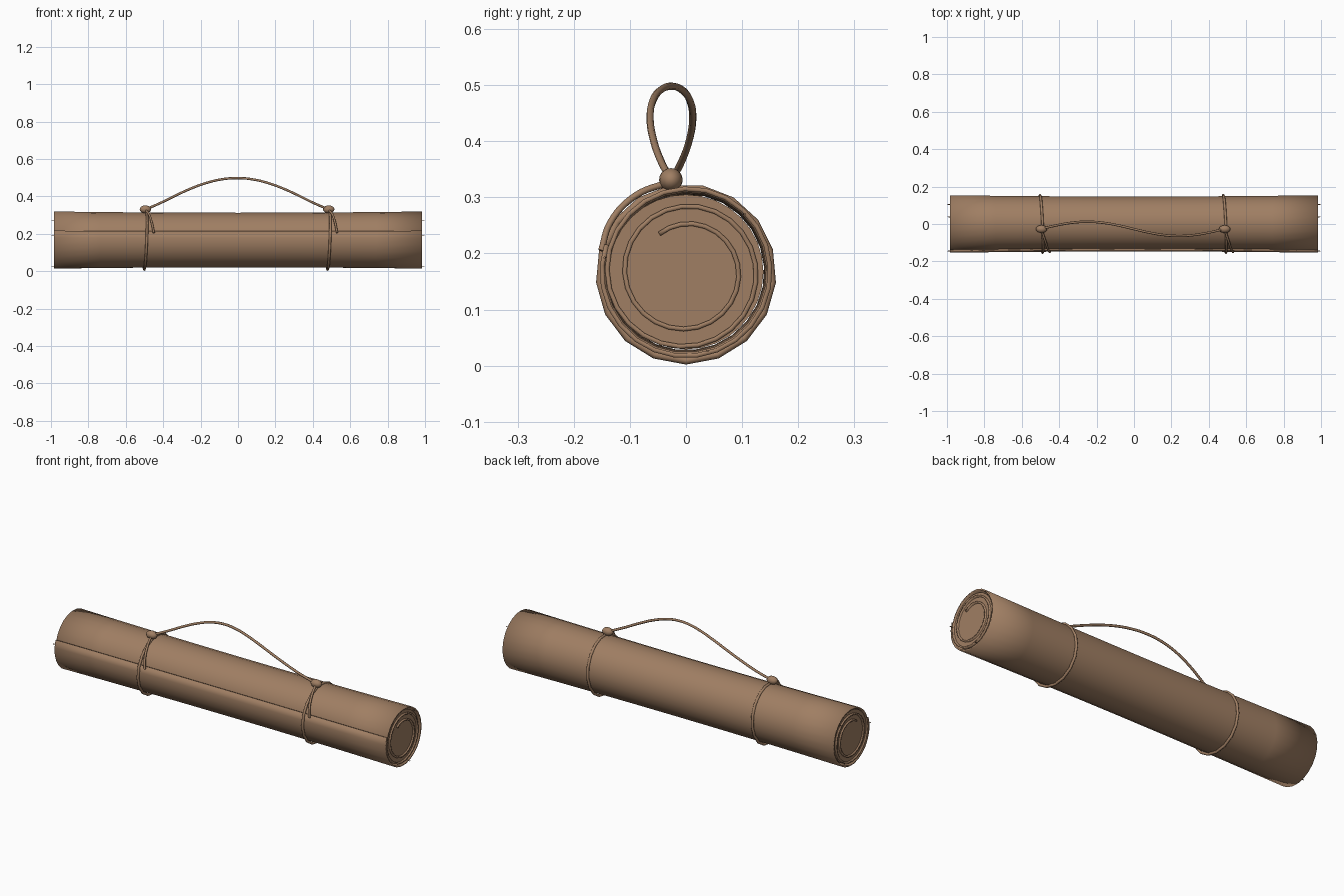
import bpy, bmesh, math
from mathutils import Vector

cube = bpy.data.objects.get("Cube")
if cube:
    bpy.data.objects.remove(cube)

brown = bpy.data.materials.new("tan_brown")
brown.use_nodes = True
colour = (0.35, 0.21, 0.125, 1)
brown.diffuse_color = colour
brown.node_tree.nodes["Principled BSDF"].inputs["Base Color"].default_value = colour

CENTRE_Z = 0.167
HALF = 0.985


def add_mesh(name, bm):
    mesh = bpy.data.meshes.new(name)
    bm.to_mesh(mesh)
    bm.free()
    obj = bpy.data.objects.new(name, mesh)
    bpy.context.collection.objects.link(obj)
    mesh.materials.append(brown)
    return obj


def smooth(obj, degrees=40):
    bpy.ops.object.select_all(action='DESELECT')
    obj.select_set(True)
    bpy.context.view_layer.objects.active = obj
    bpy.ops.object.shade_smooth_by_angle(angle=math.radians(degrees))


def add_cord(name, points, radius, cyclic=False, resolution=6):
    curve = bpy.data.curves.new(name, 'CURVE')
    curve.dimensions = '3D'
    curve.bevel_depth = radius
    curve.bevel_resolution = 2
    curve.resolution_u = resolution
    curve.use_fill_caps = True
    spline = curve.splines.new('BEZIER')
    spline.bezier_points.add(len(points) - 1)
    for bp, p in zip(spline.bezier_points, points):
        bp.co = p
        bp.handle_left_type = bp.handle_right_type = 'AUTO'
    spline.use_cyclic_u = cyclic
    obj = bpy.data.objects.new(name, curve)
    bpy.context.collection.objects.link(obj)
    curve.materials.append(brown)
    return obj


# Rolled sheet: a spiral swept along x, slightly narrower at the middle
bm = bmesh.new()
steps, turns, stations = 72, 2.9, 9
rows = []
for s in range(stations):
    t = 2 * s / (stations - 1) - 1
    waist = 0.955 + 0.045 * t * t
    row = []
    for i in range(steps + 1):
        f = i / steps
        angle = math.radians(125) - f * turns * math.tau
        r = (0.083 + 0.067 * min(1, f * 1.35)) * waist
        row.append(bm.verts.new((t * HALF, r * math.cos(angle),
                                 CENTRE_Z + r * math.sin(angle))))
    rows.append(row)
for a, b in zip(rows, rows[1:]):
    for i in range(steps):
        bm.faces.new((a[i], a[i + 1], b[i + 1], b[i]))
bmesh.ops.recalc_face_normals(bm, faces=bm.faces)
sheet = add_mesh("rolled_sheet", bm)
solid = sheet.modifiers.new("thickness", 'SOLIDIFY')
solid.thickness = 0.008
solid.offset = 0
smooth(sheet)

# Packed core that closes the roll just inside each end
bm = bmesh.new()
bmesh.ops.create_cone(bm, cap_ends=True, segments=32, radius1=0.138,
                      radius2=0.138, depth=2 * HALF - 0.016)
for v in bm.verts:
    v.co = Vector((v.co.z, v.co.x, v.co.y + CENTRE_Z))
smooth(add_mesh("roll_core", bm))

# Frayed fibres sticking out at the ends
for side, name in ((-1, "right"), (1, "left")):
    for k, degrees in enumerate((45, 170, 285)):
        a = math.radians(degrees)
        y, z = 0.146 * math.cos(a), CENTRE_Z + 0.146 * math.sin(a)
        add_cord(f"{name}_fibre_{k}", [(side * 0.97, y, z),
                                       (side * 0.998, y * 1.01, z)], 0.002)

# Ties, knots and loose tails
ties = ((-0.495, "right"), (0.485, "left"))
for x, name in ties:
    ring = []
    for i in range(17):
        a = math.tau * i / 17 - math.pi / 2
        ring.append((x + 0.006 * math.sin(a) - 0.007 * math.cos(a),
                     0.154 * math.cos(a), 0.163 + 0.154 * math.sin(a)))
    add_cord(name + "_tie", ring, 0.007, True, 1)

    bm = bmesh.new()
    bmesh.ops.create_uvsphere(bm, u_segments=16, v_segments=10, radius=0.021)
    for v in bm.verts:
        v.co = Vector((v.co.x * 1.45 + x, v.co.y - 0.027, v.co.z + 0.331))
    smooth(add_mesh(name + "_knot", bm), 60)

    add_cord(name + "_tail", [(x, -0.03, 0.327), (x + 0.02, -0.09, 0.303),
                              (x + 0.035, -0.135, 0.255),
                              (x + 0.045, -0.151, 0.205)], 0.006)

# Carrying cord: an arch that sways front to back
cord = []
for i in range(13):
    t = i / 12
    x = -0.495 + 0.98 * t
    y = -0.026 + 0.038 * math.sin(math.tau * t)
    cord.append((x, y, 0.33 + 0.168 * math.sin(math.pi * t) ** 1.15))
add_cord("carrying_cord", cord, 0.0065)
